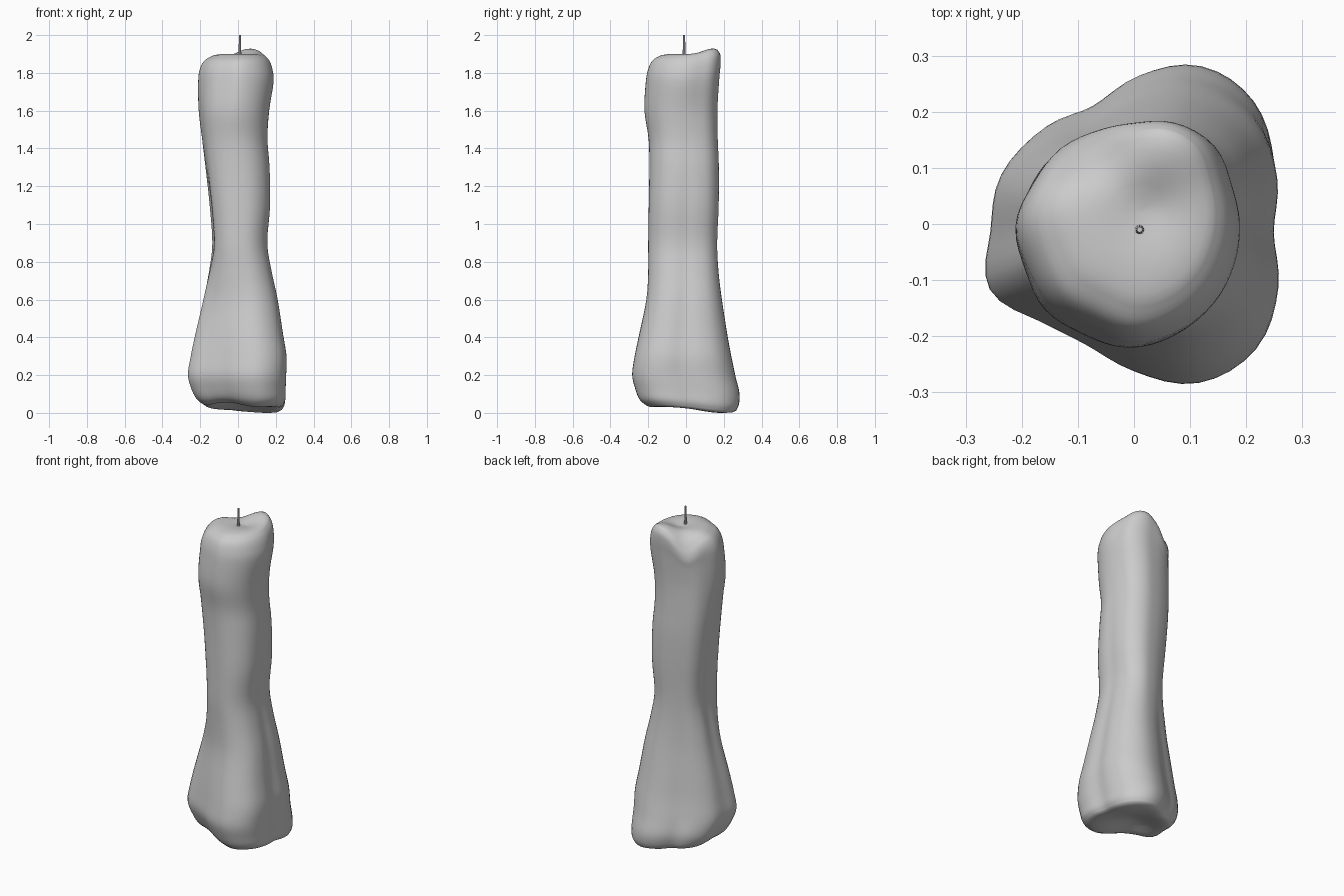
import bpy, bmesh
from math import cos, sin, tau, exp

if "Cube" in bpy.data.objects:
    bpy.data.objects.remove(bpy.data.objects["Cube"])

# Radii every 22.5 degrees, starting at +x
FOOT = [.25, .278, .307, .305, .265, .227, .245, .262, .26, .283, .238, .228, .26, .305, .311, .28]
SHAFT = [.155, .165, .18, .18, .165, .16, .165, .155, .135, .145, .175, .19, .195, .2, .19, .17]
HEAD = [.19, .19, .205, .2, .185, .185, .195, .2, .215, .21, .215, .21, .222, .215, .205, .195]

# z, shape (0 foot, 1 shaft, 2 head), x min, x max, y min, y max
LEVELS = [
    (.035, 0, -.18, .235, -.21, .265),
    (.065, 0, -.215, .25, -.245, .28),
    (.12, 0, -.245, .252, -.268, .283),
    (.20, 0, -.265, .255, -.285, .262),
    (.30, .1, -.25, .257, -.272, .24),
    (.42, .25, -.225, .238, -.247, .218),
    (.60, .5, -.183, .21, -.21, .19),
    (.75, .8, -.153, .178, -.2, .172),
    (.90, 1, -.136, .155, -.2, .165),
    (1.10, 1, -.15, .17, -.197, .173),
    (1.30, 1.2, -.172, .167, -.194, .174),
    (1.45, 1.4, -.19, .156, -.198, .168),
    (1.60, 1.7, -.208, .165, -.22, .166),
    (1.75, 2, -.211, .188, -.213, .176),
    (1.82, 2, -.202, .182, -.2, .183),
    (1.865, 2, -.178, .165, -.178, .182),
    (1.89, 2, -.14, .142, -.14, .168),
]
N, SUB = 64, 4


def spline(p, t):
    a, b, c, d = p
    return b + .5 * t * (c - a + t * (2 * a - 5 * b + 4 * c - d + t * (3 * (b - c) + d - a)))


def outline(radii):
    pts = []
    for i in range(N):
        k, f = divmod(i * 16 / N, 1)
        r = spline([radii[(int(k) + j) % 16] for j in (-1, 0, 1, 2)], f)
        pts.append((r * cos(tau * i / N), r * sin(tau * i / N)))
    return pts


SHAPES = [outline(r) for r in (FOOT, SHAFT, HEAD)]


def bump(x, y, cx, cy, w):
    return exp(-((x - cx) ** 2 + (y - cy) ** 2) / w ** 2)


def relief(x, y, z):
    """Lumps and hollows of the two ends."""
    low = max(0, 1 - z / .25)
    high = min(1, max(0, (z - 1.6) / .25))
    dz = low * (-.08 * y - .012 * bump(x, y, .18, .16, .12) + .05 * bump(x, y, -.02, -.02, .13)
                - .012 * bump(x, y, .1, -.22, .1))
    dz += high * (.034 * bump(x, y, .07, .16, .09) - .085 * bump(x, y, -.12, .17, .075)
                  - .012 * bump(x, y, .03, .03, .05))
    return x, y, z + dz


def ring(level):
    z, s, x0, x1, y0, y1 = level
    s = min(2, max(0, s))
    k = min(1, int(s))
    f = s - k
    pts = [(a[0] * (1 - f) + b[0] * f, a[1] * (1 - f) + b[1] * f)
           for a, b in zip(SHAPES[k], SHAPES[k + 1])]
    xs, ys = [p[0] for p in pts], [p[1] for p in pts]
    ax, bx, ay, by = min(xs), max(xs), min(ys), max(ys)
    return [(x0 + (x - ax) / (bx - ax) * (x1 - x0),
             y0 + (y - ay) / (by - ay) * (y1 - y0), z) for x, y in pts]


def shrunk(base, f, z):
    cx, cy = sum(p[0] for p in base) / N, sum(p[1] for p in base) / N
    return [(cx + (x - cx) * f, cy + (y - cy) * f, z) for x, y, _ in base]


# Rings along the bone, with closing rings at both ends
rings = []
last = len(LEVELS) - 1
for i in range(last):
    quad = [LEVELS[min(last, max(0, i + j))] for j in (-1, 0, 1, 2)]
    for j in range(SUB):
        rings.append(ring([spline(c, j / SUB) for c in zip(*quad)]))
rings.append(ring(LEVELS[-1]))
bottom, top = rings[0], rings[-1]
under = [shrunk(bottom, f, z) for f, z in ((.03, .03), (.2, .03), (.4, .029), (.6, .027), (.78, .025), (.92, .027))]
over = [shrunk(top, f, z) for f, z in ((.9, 1.895), (.75, 1.899), (.55, 1.9), (.35, 1.899), (.18, 1.898), (.03, 1.898))]
rings = under + rings + over

bm = bmesh.new()
rows = [[bm.verts.new(relief(*p)) for p in r] for r in rings]
for a, b in zip(rows, rows[1:]):
    for i in range(N):
        j = (i + 1) % N
        bm.faces.new((a[i], a[j], b[j], b[i]))
bm.faces.new(rows[0][::-1])
bm.faces.new(rows[-1])
for f in bm.faces:
    f.smooth = True
lowest = min(v.co.z for v in bm.verts)
for v in bm.verts:
    v.co.z -= lowest * max(0, 1 - v.co.z / .3)
mesh = bpy.data.meshes.new("bone")
bm.to_mesh(mesh)
bm.free()
bpy.context.collection.objects.link(bpy.data.objects.new("bone", mesh))

# Thin pin on the top end
bpy.ops.mesh.primitive_cone_add(vertices=10, radius1=.009, radius2=.005, depth=.14, location=(.01, -.01, 1.93))
bpy.context.object.name = "pin"
bpy.ops.object.shade_smooth_by_angle()
